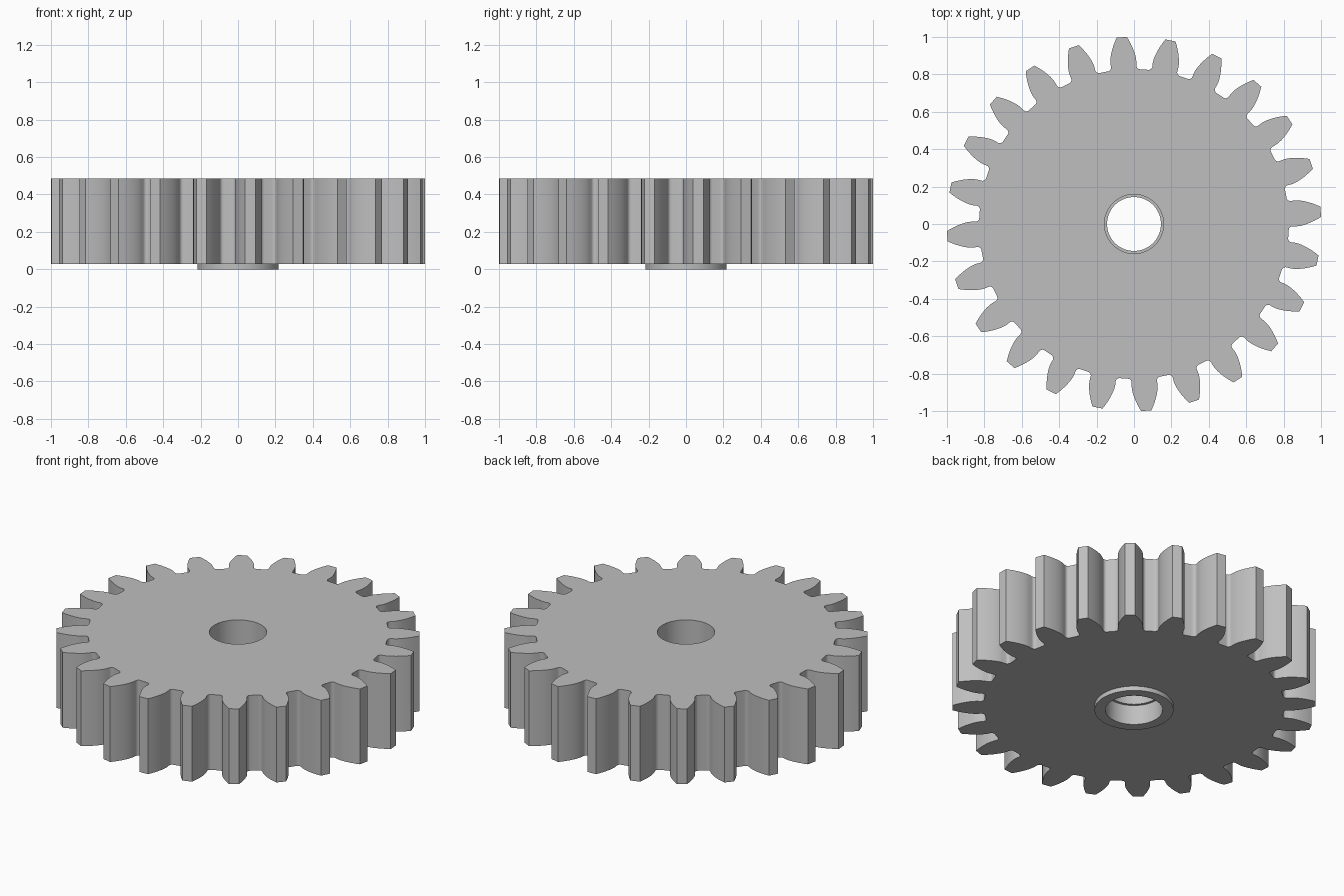
import bpy
import bmesh
from math import acos, asin, cos, pi, radians, sin, sqrt, tan

cube = bpy.data.objects.get("Cube")
if cube:
    bpy.data.objects.remove(cube, do_unlink=True)

# Gear proportions: standard 20 degree involute teeth
TEETH = 24
MODULE = 0.077
PRESSURE = radians(20)
PHASE = radians(3.75)
PITCH_R = MODULE * TEETH / 2
BASE_R = PITCH_R * cos(PRESSURE)
ROOT_R = PITCH_R - 1.25 * MODULE
TIP_R = 1.0008
FILLET = 0.02
BOTTOM, TOP = 0.027, 0.485


def involute(angle):
    return tan(angle) - angle


def half_tooth(flank_steps=7, fillet_steps=5):
    """Polar points (radius, angle from tooth centre) from root to tip."""
    base_half = pi / (2 * TEETH) + involute(PRESSURE)
    points = []
    # Root fillet, tangent to the root circle and to the radial flank
    centre_r = ROOT_R + FILLET
    lean = asin(FILLET / centre_r)
    along = sqrt(centre_r ** 2 - FILLET ** 2)
    for i in range(fillet_steps + 1):
        a = (pi / 2 + lean) * (1 - i / fillet_steps)
        x = along - FILLET * sin(a - lean + lean)
        y = FILLET - FILLET * cos(a)
        points.append((sqrt(x * x + y * y), base_half + asin(y / sqrt(x * x + y * y))))
    # Involute flank
    for i in range(flank_steps + 1):
        r = BASE_R + (TIP_R - BASE_R) * i / flank_steps
        points.append((r, base_half - involute(acos(min(1, BASE_R / r)))))
    return points


def gear_outline():
    half = half_tooth()
    tooth = [(r, -a) for r, a in half] + half[::-1]
    return [(r * cos(PHASE + a + k * 2 * pi / TEETH), r * sin(PHASE + a + k * 2 * pi / TEETH))
            for k in range(TEETH) for r, a in tooth]


def circle(radius, count):
    start = PHASE - pi / TEETH
    return [(radius * cos(start + 2 * pi * (i + 0.5) / count),
             radius * sin(start + 2 * pi * (i + 0.5) / count)) for i in range(count)]


outline = gear_outline()
count = len(outline)
bore, throat, collar = (circle(r, count) for r in (0.158, 0.144, 0.217))

# Section loops: toothed rim, stepped bore, thin collar underneath
sections = [
    (outline, BOTTOM), (outline, TOP),
    (bore, TOP), (bore, 0.31),
    (throat, 0.31), (throat, 0.12),
    (bore, 0.12), (bore, 0),
    (collar, 0), (collar, BOTTOM),
]

bm = bmesh.new()
rings = [[bm.verts.new((x, y, z)) for x, y in loop] for loop, z in sections]
for n, ring in enumerate(rings):
    following = rings[(n + 1) % len(rings)]
    for i in range(count):
        j = (i + 1) % count
        bm.faces.new((ring[i], ring[j], following[j], following[i]))
bmesh.ops.recalc_face_normals(bm, faces=bm.faces)

mesh = bpy.data.meshes.new("spur_gear")
bm.to_mesh(mesh)
bm.free()
gear = bpy.data.objects.new("spur_gear", mesh)
bpy.context.collection.objects.link(gear)

# Plain grey metal
GREY = (0.52, 0.52, 0.52, 1)
grey = bpy.data.materials.new("plain_grey")
grey.use_nodes = True
grey.diffuse_color = GREY
for node in grey.node_tree.nodes:
    if node.type == 'BSDF_PRINCIPLED':
        node.inputs["Base Color"].default_value = GREY
mesh.materials.append(grey)

# Round walls smooth, corners crisp
bpy.ops.object.select_all(action='DESELECT')
gear.select_set(True)
bpy.context.view_layer.objects.active = gear
bpy.ops.object.shade_smooth_by_angle(angle=radians(30))
